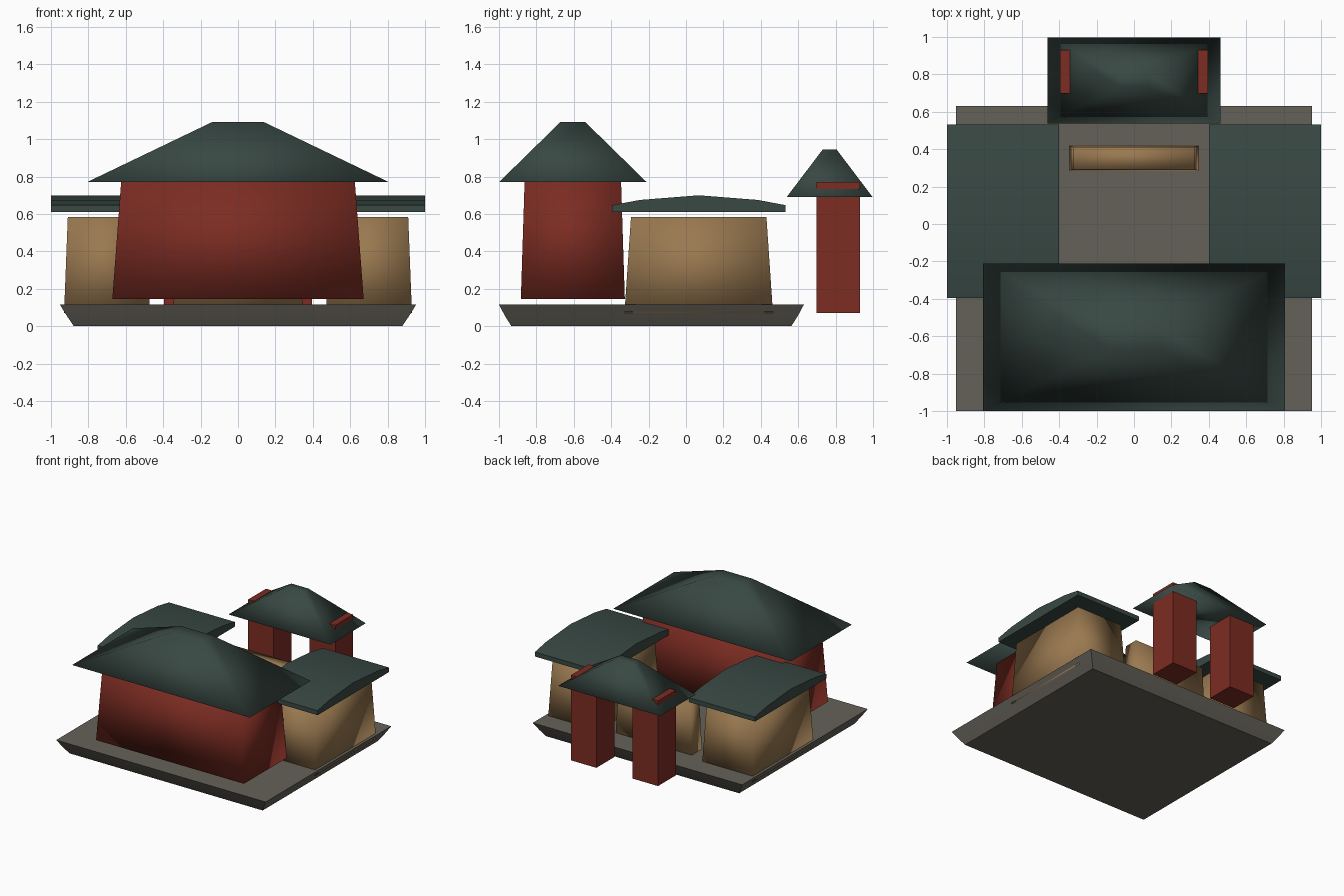
import bpy, bmesh, math

if "Cube" in bpy.data.objects:
    bpy.data.objects.remove(bpy.data.objects["Cube"])


def material(name, rgb):
    m = bpy.data.materials.new(name)
    m.diffuse_color = (*rgb, 1)
    m.use_nodes = True
    m.node_tree.nodes["Principled BSDF"].inputs["Base Color"].default_value = m.diffuse_color
    return m


RED = material("red_paint", (0.2, 0.025, 0.016))
ROOF = material("roof_tile", (0.04, 0.065, 0.057))
TAN = material("tan_wall", (0.32, 0.19, 0.08))
STONE = material("stone", (0.13, 0.12, 0.10))


def finish(name, bm, mat, smooth=True, sharp=None):
    bmesh.ops.recalc_face_normals(bm, faces=bm.faces)
    me = bpy.data.meshes.new(name)
    bm.to_mesh(me)
    bm.free()
    me.materials.append(mat)
    for p in me.polygons:
        p.use_smooth = smooth
    if sharp:
        me.set_sharp_from_angle(angle=math.radians(sharp))
    ob = bpy.data.objects.new(name, me)
    bpy.context.collection.objects.link(ob)
    return ob


def stack(name, centre, rings, mat, **kw):
    """Loft rectangles given as (half_x, half_y, z) and cap both ends."""
    bm = bmesh.new()
    cx, cy = centre
    loops = [[bm.verts.new((cx + sx * hx, cy + sy * hy, z))
              for sx, sy in ((-1, -1), (1, -1), (1, 1), (-1, 1))]
             for hx, hy, z in rings]
    for a, b in zip(loops, loops[1:]):
        for i in range(4):
            j = (i + 1) % 4
            bm.faces.new((a[i], a[j], b[j], b[i]))
    bm.faces.new(loops[0])
    bm.faces.new(loops[-1])
    return finish(name, bm, mat, **kw)


def extrude_x(name, profile, x0, x1, mat, **kw):
    """Extrude a (y, z) outline along x."""
    bm = bmesh.new()
    face = bm.faces.new([bm.verts.new((x0, y, z)) for y, z in profile])
    new = bmesh.ops.extrude_face_region(bm, geom=[face])["geom"]
    bmesh.ops.translate(bm, vec=(x1 - x0, 0, 0),
                        verts=[v for v in new if isinstance(v, bmesh.types.BMVert)])
    return finish(name, bm, mat, **kw)


# Flared stone platform
stack("platform", (0, -0.185),
      [(0.878, 0.748, 0), (0.915, 0.783, 0.055), (0.952, 0.815, 0.115)],
      STONE, sharp=30)

# Main hall with hipped roof
stack("main_hall_walls", (0, -0.605),
      [(0.672, 0.278, 0.145), (0.625, 0.258, 0.77)], RED)
stack("main_hall_roof", (0, -0.605),
      [(0.808, 0.395, 0.77), (0.135, 0.065, 1.093)], ROOF)

# Side halls with gently arched roofs
arch = [(-0.395, 0.61), (0.533, 0.61), (0.533, 0.647), (0.385, 0.675),
        (0.069, 0.70), (-0.247, 0.675), (-0.395, 0.647)]
for side, label in ((-1, "left"), (1, "right")):
    stack(f"{label}_hall_walls", (side * 0.70, 0.068),
          [(0.23, 0.397, 0.07), (0.21, 0.362, 0.585)], TAN)
    extrude_x(f"{label}_hall_roof", arch, side * 0.40, side * 1.0, ROOF, sharp=30)

# Free-standing screen wall in the courtyard
stack("screen_wall", (0, 0.352),
      [(0.345, 0.067, 0.11), (0.325, 0.06, 0.52)], TAN)

# Rear gate: two square pillars reaching through a hipped roof
for side, label in ((-1, "left"), (1, "right")):
    stack(f"{label}_gate_pillar", (side * 0.28, 0.813),
          [(0.116, 0.116, 0.07), (0.116, 0.116, 0.77)], RED, smooth=False)
stack("gate_roof", (0, 0.768),
      [(0.463, 0.23, 0.69), (0.077, 0.037, 0.945)], ROOF)
